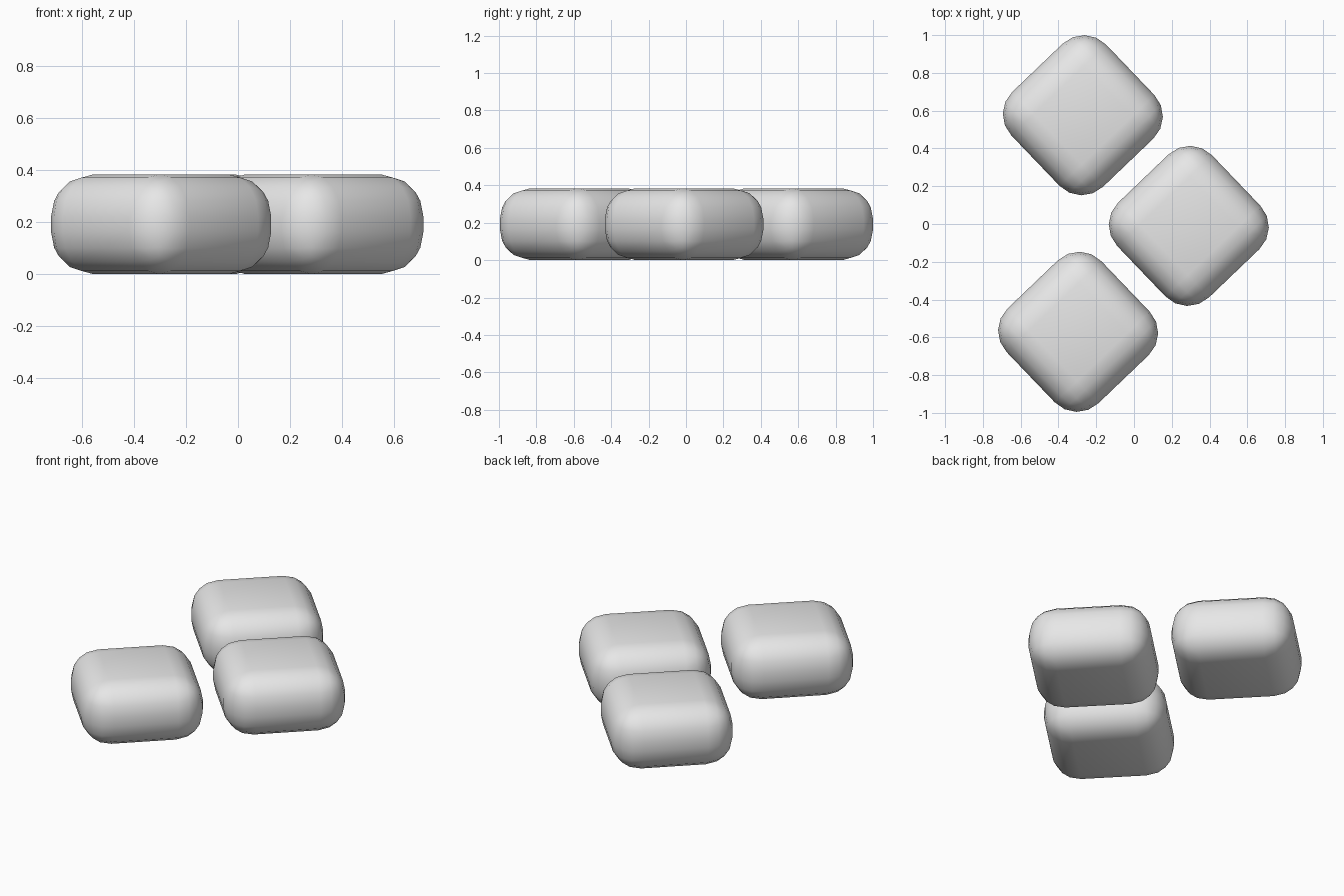
import bpy
import math
from mathutils import Matrix, Vector

cube = bpy.data.objects.get("Cube")
if cube:
    bpy.data.objects.remove(cube, do_unlink=True)

# Single plain grey finish
grey = bpy.data.materials.new("light_grey")
grey.use_nodes = True
colour = (0.8, 0.8, 0.8, 1)
grey.diffuse_color = colour
grey.node_tree.nodes["Principled BSDF"].inputs["Base Color"].default_value = colour

SIDE, HEIGHT, ROUNDING = 0.695, 0.384, 0.163
PITCH = 0.811
TURN = math.radians(43.75)


def rounded_block(name, location):
    """Square block with every edge rounded, turned onto its corner."""
    bpy.ops.mesh.primitive_cube_add(size=1, location=location, rotation=(0, 0, TURN))
    block = bpy.context.object
    block.name = name
    block.data.transform(Matrix.Diagonal((SIDE, SIDE, HEIGHT, 1)))
    block.data.materials.append(grey)
    bevel = block.modifiers.new("rounded_edges", "BEVEL")
    bevel.width = ROUNDING
    bevel.segments = 4
    bevel.limit_method = "NONE"
    bpy.ops.object.modifier_apply(modifier=bevel.name)
    bpy.ops.object.shade_smooth()


# Three blocks in an L: the corner block and its two neighbours
corner = Vector((0.29, -0.01, HEIGHT / 2))
step_x = Vector((math.cos(TURN), math.sin(TURN), 0)) * PITCH
step_y = Vector((-math.sin(TURN), math.cos(TURN), 0)) * PITCH
rounded_block("corner_block", corner)
rounded_block("front_block", corner - step_x)
rounded_block("back_block", corner + step_y)
